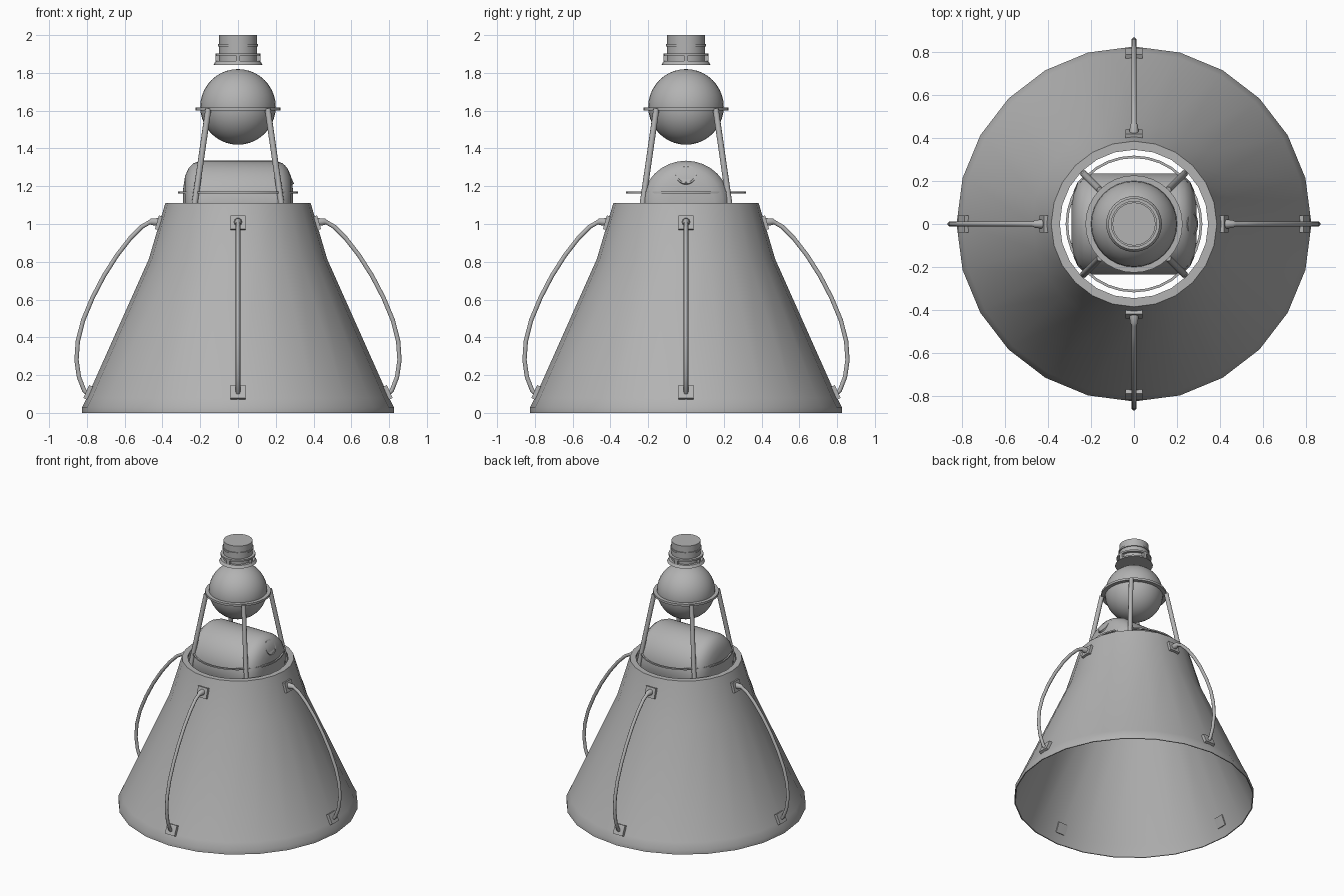
import bpy, bmesh, math
from mathutils import Vector, Matrix

if "Cube" in bpy.data.objects:
    bpy.data.objects.remove(bpy.data.objects["Cube"])

grey = bpy.data.materials.new("plain_grey")
grey.diffuse_color = (0.45, 0.45, 0.45, 1)
grey.use_nodes = True
grey.node_tree.nodes["Principled BSDF"].inputs["Base Color"].default_value = grey.diffuse_color


def finish(name, bm, angle=40):
    bmesh.ops.recalc_face_normals(bm, faces=bm.faces[:])
    me = bpy.data.meshes.new(name)
    bm.to_mesh(me)
    bm.free()
    me.materials.append(grey)
    ob = bpy.data.objects.new(name, me)
    bpy.context.collection.objects.link(ob)
    bpy.ops.object.select_all(action='DESELECT')
    ob.select_set(True)
    bpy.context.view_layer.objects.active = ob
    bpy.ops.object.shade_smooth_by_angle(angle=math.radians(angle))
    return ob


def lathe(name, profile, n=24, closed=False, matrix=None, angle=40):
    """Turn an (r, z) profile around z; open profiles are capped."""
    bm = bmesh.new()
    rings = []
    for r, z in profile:
        rings.append([bm.verts.new((r * math.cos(2 * math.pi * i / n),
                                    r * math.sin(2 * math.pi * i / n), z)) for i in range(n)])
    pairs = list(zip(rings, rings[1:]))
    if closed:
        pairs.append((rings[-1], rings[0]))
    else:
        bm.faces.new(rings[0])
        bm.faces.new(rings[-1])
    for a, b in pairs:
        for i in range(n):
            j = (i + 1) % n
            bm.faces.new((a[i], a[j], b[j], b[i]))
    if matrix:
        bm.transform(matrix)
    return finish(name, bm, angle)


def tube(name, path, radii, turn, n=8):
    """Round tube along a path lying in the xz plane, turned about z."""
    bm = bmesh.new()
    pts = [Vector((x, 0, z)) for x, z in path]
    side = Vector((0, 1, 0))
    rings = []
    for k, p in enumerate(pts):
        t = (pts[min(k + 1, len(pts) - 1)] - pts[max(k - 1, 0)]).normalized()
        up = t.cross(side)
        rings.append([bm.verts.new(p + radii[k] * (side * math.cos(2 * math.pi * i / n)
                                                   + up * math.sin(2 * math.pi * i / n)))
                      for i in range(n)])
    for a, b in zip(rings, rings[1:]):
        for i in range(n):
            j = (i + 1) % n
            bm.faces.new((a[i], a[j], b[j], b[i]))
    bm.faces.new(rings[0])
    bm.faces.new(rings[-1])
    bm.transform(Matrix.Rotation(turn, 4, 'Z'))
    return finish(name, bm, 50)


def box(name, size, pos, tilt, turn):
    bm = bmesh.new()
    bmesh.ops.create_cube(bm, size=1)
    bm.transform(Matrix.Rotation(turn, 4, 'Z') @ Matrix.Translation(pos)
                 @ Matrix.Rotation(tilt, 4, 'Y') @ Matrix.Diagonal((*size, 1)))
    return finish(name, bm, 20)


def ring(name, r, t, h, z, n=32):
    return lathe(name, [(r - t, z - h), (r + t, z - h), (r + t, z + h), (r - t, z + h)], n, True)


# Flared skirt, open at both ends
lathe("skirt", [(0.825, 0), (0.825, 0.03), (0.80, 0.08), (0.472, 0.815), (0.385, 1.11),
                (0.345, 1.11), (0.345, 1.095), (0.460, 0.81), (0.788, 0.08), (0.818, 0)],
      24, True)

# Horizontal tank with rounded ends, and its porthole
half = [(0.235, 0.20), (0.222, 0.235), (0.195, 0.262), (0.155, 0.28), (0.09, 0.29)]
lathe("tank", [(r, -x) for r, x in reversed(half)] + half, 32,
      matrix=Matrix.Translation((0, 0, 1.10)) @ Matrix.Rotation(math.pi / 2, 4, 'Y'))
lathe("porthole", [(0.055, -0.03), (0.055, 0.006), (0.047, 0.006), (0.045, 0.003)], 20,
      matrix=Matrix.Translation((0.268, 0, 1.26)) @ Matrix.Rotation(math.radians(64), 4, 'Y'))
ring("tank_ring", 0.312, 0.006, 0.005, 1.166)

# Ball with its collar
bm = bmesh.new()
bmesh.ops.create_uvsphere(bm, u_segments=32, v_segments=20, radius=0.2,
                          matrix=Matrix.Translation((0, 0, 1.62)))
finish("ball", bm)
ring("ball_collar", 0.21, 0.016, 0.008, 1.61)

# Top cap with flange, ribs and bands
lathe("cap", [(0.10, 1.85), (0.10, 2.0)], 24)
lathe("cap_flange", [(0.13, 1.843), (0.118, 1.862)], 24)
ring("cap_lower_band", 0.108, 0.012, 0.006, 1.897, 24)
ring("cap_upper_band", 0.10, 0.007, 0.006, 1.947, 24)

for k in range(4):
    a = k * math.pi / 2
    box("cap_rib", (0.022, 0.022, 0.045), (0.108, 0, 1.878), 0, a)
    # Struts from the skirt rim to the ball collar
    tube("strut", [(0.332, 1.06), (0.322, 1.12), (0.222, 1.61)], [0.016] * 3, a + math.pi / 4, 10)
    # Bowed hoses with a fitting and mounting plates
    path = [(0.40, 1.01), (0.425, 1.01), (0.46, 1.012), (0.47, 1.008), (0.51, 0.985), (0.57, 0.925),
            (0.64, 0.835), (0.71, 0.725), (0.77, 0.61), (0.82, 0.49), (0.848, 0.38),
            (0.855, 0.28), (0.842, 0.19), (0.815, 0.12), (0.785, 0.09)]
    tube("hose", path, [0.022, 0.022, 0.018] + [0.012] * 12, a, 10)
    box("upper_plate", (0.03, 0.08, 0.075), (0.415, 0, 1.005), math.radians(-16), a)
    box("lower_plate", (0.04, 0.08, 0.075), (0.785, 0, 0.105), math.radians(-24), a)
